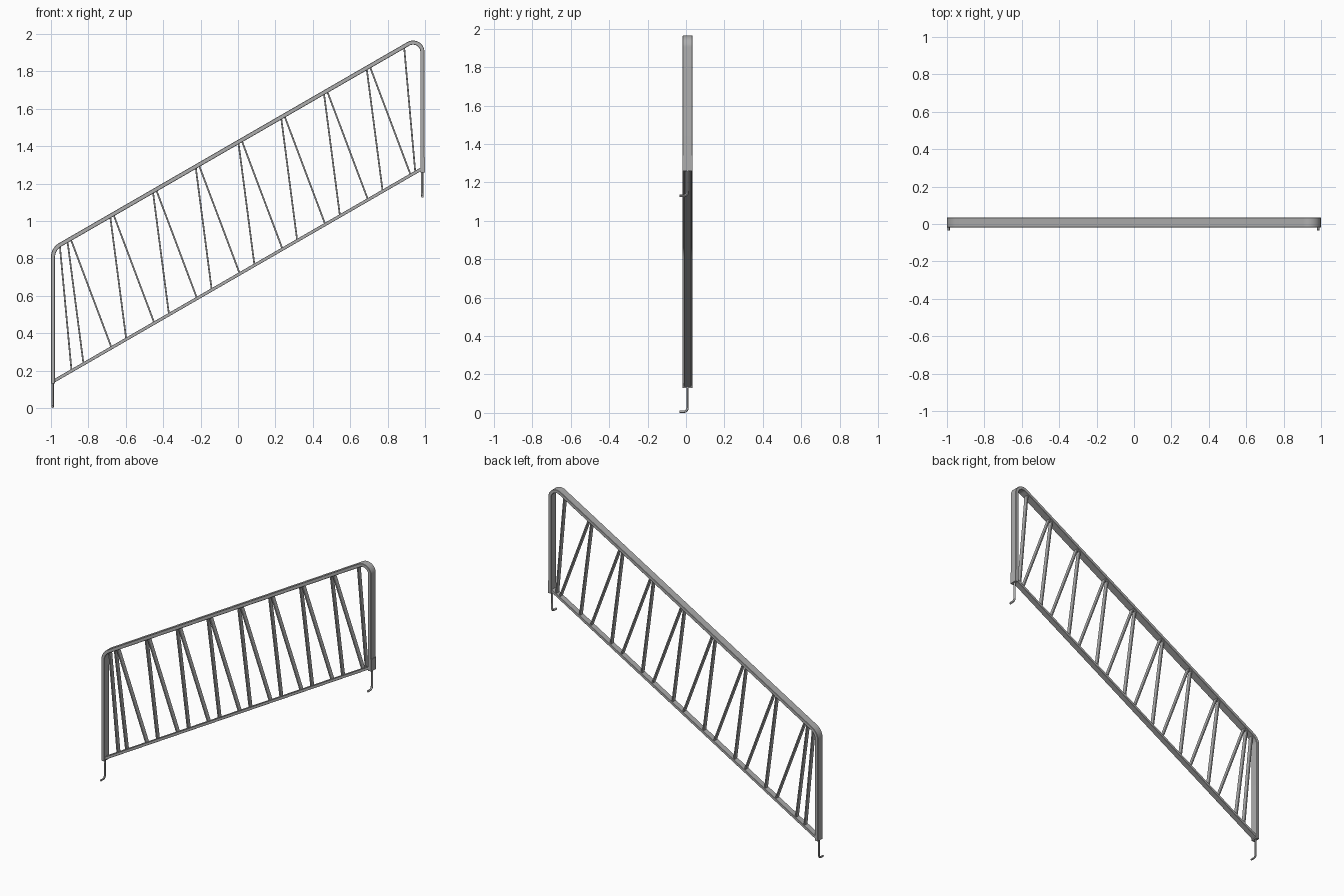
import bpy, math
from mathutils import Vector

if "Cube" in bpy.data.objects:
    bpy.data.objects.remove(bpy.data.objects["Cube"])

GREY = (0.42, 0.42, 0.42, 1.0)
mat = bpy.data.materials.new("satin grey metal")
mat.use_nodes = True
mat.diffuse_color = GREY
mat.node_tree.nodes["Principled BSDF"].inputs["Base Color"].default_value = GREY

SLOPE = 0.577
TOP_Z, LOW_Z = 1.421, 0.712     # rail centre heights at x = 0
MID_Y = 0.008
X_L, X_R = -0.989, 0.986        # post centres
X, Y = Vector((1, 0, 0)), Vector((0, 1, 0))


def top(x):
    return Vector((x, MID_Y, TOP_Z + SLOPE * x))


def low(x):
    return Vector((x, MID_Y, LOW_Z + SLOPE * x))


def box_section(w, d, c):
    """Rectangle with chamfered corners, w in the path plane, d across it."""
    a, b = w / 2, d / 2
    return [(a - c, -b), (a, c - b), (a, b - c), (a - c, b),
            (c - a, b), (-a, b - c), (-a, c - b), (c - a, -b)]


def round_section(r, n=12):
    return [(r * math.cos(math.tau * i / n), r * math.sin(math.tau * i / n)) for i in range(n)]


def fillet(a, corner, b, r, steps=10):
    """Arc points that round the corner between a and b."""
    u, v = (a - corner).normalized(), (b - corner).normalized()
    half = u.angle(v) / 2
    centre = corner + (u + v).normalized() * r / math.sin(half)
    p = corner + u * r / math.tan(half) - centre
    q = corner + v * r / math.tan(half) - centre
    turn = p.angle(q)
    return [centre + (p * math.sin(turn * (1 - i / steps)) + q * math.sin(turn * i / steps))
            / math.sin(turn) for i in range(steps + 1)]


def sweep(name, path, section, axis):
    """Sweep a section along a flat path; axis is the normal of the path's plane."""
    verts, faces, n = [], [], len(section)
    dirs = [(b - a).normalized() for a, b in zip(path, path[1:])]
    for p, t0, t1 in zip(path, dirs[:1] + dirs, dirs + dirs[-1:]):
        t = (t0 + t1).normalized()
        side = axis.cross(t) / t.dot(t1)
        verts += [p + side * s + axis * d for s, d in section]
    for i in range(len(path) - 1):
        for j in range(n):
            k = (j + 1) % n
            faces.append((i * n + j, i * n + k, i * n + n + k, i * n + n + j))
    faces.append(tuple(reversed(range(n))))
    faces.append(tuple(range(len(verts) - n, len(verts))))
    mesh = bpy.data.meshes.new(name)
    mesh.from_pydata(verts, [], faces)
    mesh.materials.append(mat)
    obj = bpy.data.objects.new(name, mesh)
    bpy.context.collection.objects.link(obj)
    bpy.ops.object.select_all(action='DESELECT')
    obj.select_set(True)
    bpy.context.view_layer.objects.active = obj
    bpy.ops.object.shade_smooth_by_angle(angle=math.radians(30))


# Handrail bent down into a post at each end
foot_l, foot_r = Vector((X_L, MID_Y, 0.13)), Vector((X_R, MID_Y, 1.26))
corner_l, corner_r = top(X_L), top(X_R)
path = ([foot_l] + fillet(foot_l, corner_l, corner_r, 0.075)
        + fillet(corner_l, corner_r, foot_r, 0.05, 16) + [foot_r])
sweep("handrail_and_posts", path, box_section(0.022, 0.052, 0.002), Y)

# Lower rail
sweep("lower_rail", [low(X_L), low(X_R)], box_section(0.017, 0.039, 0.001), Y)

# Flat balusters: end pieces, then alternating steep and slanted pairs
bars = [(-0.953, -0.89), (0.888, 0.948)]
for k in range(8):
    x = -0.912 + 0.2285 * k
    bars += [(x, x + 0.086), (x + 0.017, x + 0.236)]
for i, (a, b) in enumerate(bars):
    sweep(f"baluster_{i + 1}", [low(b), top(a)], box_section(0.009, 0.030, 0.001), Y)

# Sleeve plate on the outer face of the upper post
sweep("post_plate", [Vector((0.994, MID_Y, 1.26)), Vector((0.994, MID_Y, 1.34))],
      box_section(0.012, 0.052, 0.001), Y)

# Hooked mounting rods below the posts
for name, x, z, r in (("lower_hook", -0.991, 0.0, 0.006), ("upper_hook", X_R, 1.124, 0.007)):
    start = Vector((x, MID_Y, z + 0.15))
    bend = Vector((x, MID_Y, z + r))
    tip = Vector((x, -0.035, z + r))
    sweep(name, [start] + fillet(start, bend, tip, 0.02, 8) + [tip], round_section(r), X)
